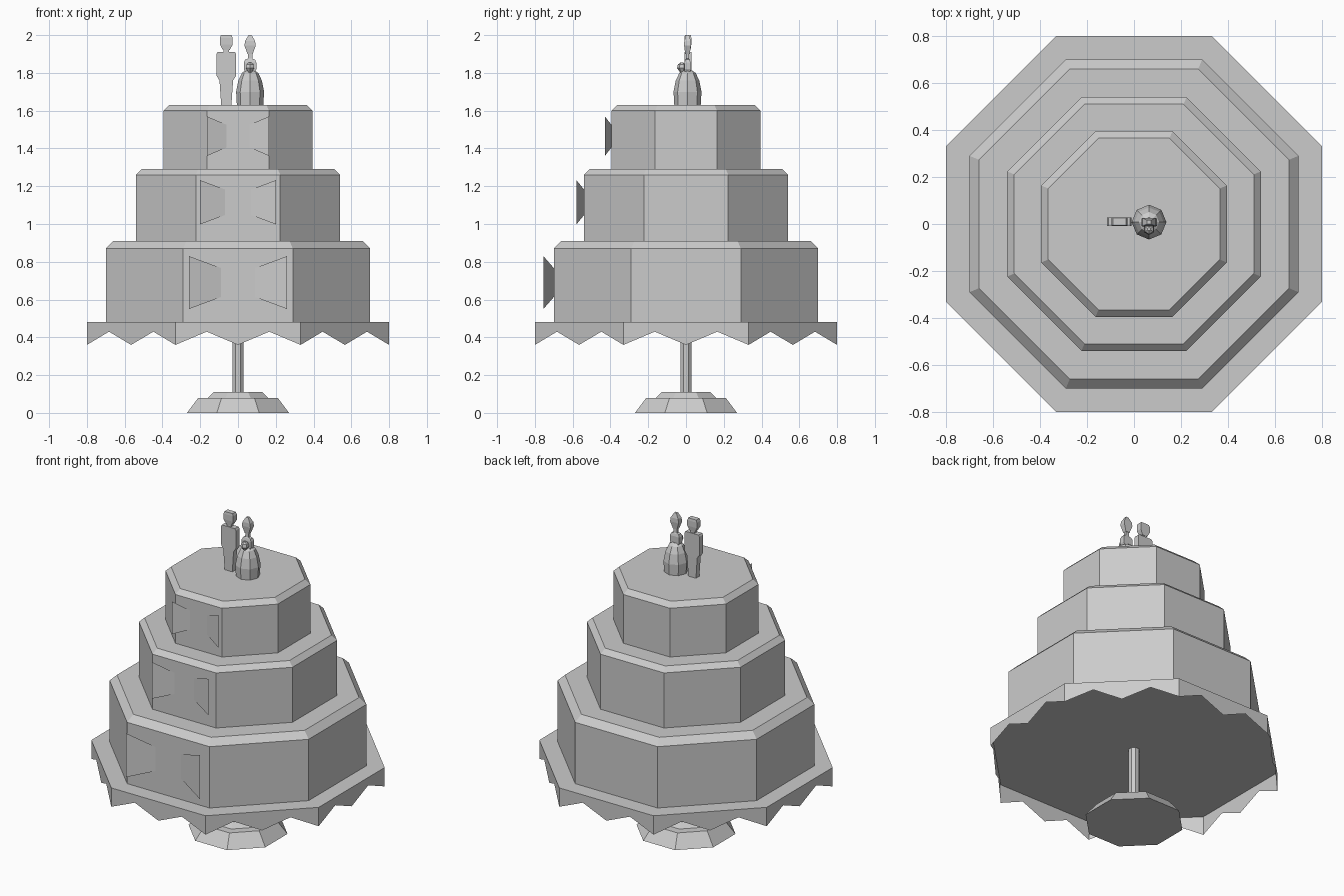
import bpy
from math import cos, sin, pi

if "Cube" in bpy.data.objects:
    bpy.data.objects.remove(bpy.data.objects["Cube"])


def make(name, verts, faces):
    me = bpy.data.meshes.new(name)
    me.from_pydata(verts, [], faces)
    me.update()
    ob = bpy.data.objects.new(name, me)
    bpy.context.collection.objects.link(ob)
    return ob


def loft(name, sections, n=8, centre=(0, 0), flat=True):
    """Stack n-sided rings; section = (half x, half y, z), measured to the flats."""
    k = 1 / cos(pi / n) if flat else 1
    turn = pi / n if flat else 0
    verts, faces = [], []
    for rx, ry, z in sections:
        for i in range(n):
            a = turn + 2 * pi * i / n
            verts.append((centre[0] + rx * k * cos(a), centre[1] + ry * k * sin(a), z))
    for s in range(len(sections) - 1):
        for i in range(n):
            j = (i + 1) % n
            faces.append((s * n + i, s * n + j, s * n + n + j, s * n + n + i))
    faces.append(tuple(reversed(range(n))))
    faces.append(tuple(range(len(verts) - n, len(verts))))
    return make(name, verts, faces)


def turned(name, profile, **kw):
    return loft(name, [(r, r, z) for r, z in profile], **kw)


# Stand
turned("stand_foot", [(.27, 0), (.21, .08), (.16, .08), (.13, .11)])
turned("stand_column", [(.03, .11), (.03, .48)])

# Plate: open shell with a zigzag skirt, two notches per side
R = .8 / cos(pi / 8)
corners = [(R * cos(pi / 8 + i * pi / 4), R * sin(pi / 8 + i * pi / 4)) for i in range(8)]
top, low = [], []
for i in range(8):
    (ax, ay), (bx, by) = corners[i], corners[(i + 1) % 8]
    for q in range(4):
        t = q / 4
        x, y = ax + (bx - ax) * t, ay + (by - ay) * t
        top.append((x, y, .48))
        low.append((x, y, .43 if q % 2 else .36))
N = len(top)
make("cake_plate", top + low,
     [tuple(range(N))] + [(i, i + N, (i + 1) % N + N, (i + 1) % N) for i in range(N)])

# Cake tiers with bevelled rims
turned("bottom_tier", [(.70, .48), (.70, .87), (.66, .91)])
turned("middle_tier", [(.54, .91), (.54, 1.26), (.51, 1.29)])
turned("top_tier", [(.395, 1.29), (.395, 1.60), (.365, 1.63)])


# Bows: thin flaps leaning out of the front of each tier
def bow(name, y, z, x_in, h_in, x_out, h_out, out):
    verts, faces = [], []
    t = -.25  # carry the inner end a little into the tier
    xi, hi, yi = x_in + (x_out - x_in) * t, h_in + (h_out - h_in) * t, y - out * t
    for s in (-1, 1):
        b = len(verts)
        verts += [(s * xi, yi, z - hi), (s * x_out, y - out, z - h_out),
                  (s * x_out, y - out, z + h_out), (s * xi, yi, z + hi)]
        f = (b, b + 1, b + 2, b + 3)
        faces.append(f if s > 0 else f[::-1])
    make(name, verts, faces)


bow("bottom_bow", -.70, .69, .09, .077, .26, .14, .055)
bow("middle_bow", -.54, 1.115, .07, .068, .20, .117, .04)
bow("top_bow", -.395, 1.465, .06, .06, .165, .105, .035)

# Groom
g = (-.062, .01)
loft("groom_body", [(.027, .017, 1.63), (.036, .018, 1.76), (.052, .018, 1.785),
                    (.052, .018, 1.90), (.046, .018, 1.91)], n=4, centre=g)
loft("groom_neck", [(.014, .012, 1.905), (.014, .012, 1.93)], n=4, centre=g)
loft("groom_head", [(.017, .014, 1.92), (.034, .018, 1.95), (.034, .018, 1.985),
                    (.028, .016, 2.0)], n=4, centre=g)

# Bride
b = (.064, .008)
turned("bride_skirt", [(.07, 1.63), (.074, 1.70), (.062, 1.76), (.043, 1.80),
                       (.02, 1.815)], centre=b, flat=False)
loft("bride_torso", [(.024, .016, 1.80), (.033, .016, 1.82), (.033, .016, 1.855),
                     (.026, .012, 1.87), (.012, .009, 1.875), (.012, .009, 1.905)],
     n=4, centre=b)
loft("bride_head", [(.014, .012, 1.90), (.03, .018, 1.945), (.026, .017, 1.97),
                    (.008, .008, 2.0)], n=4, centre=b)

# Bouquet held in front
turned("bouquet", [(.006, 1.80), (.022, 1.825), (.018, 1.845), (.006, 1.855)],
       n=6, centre=(.064, -.022))
